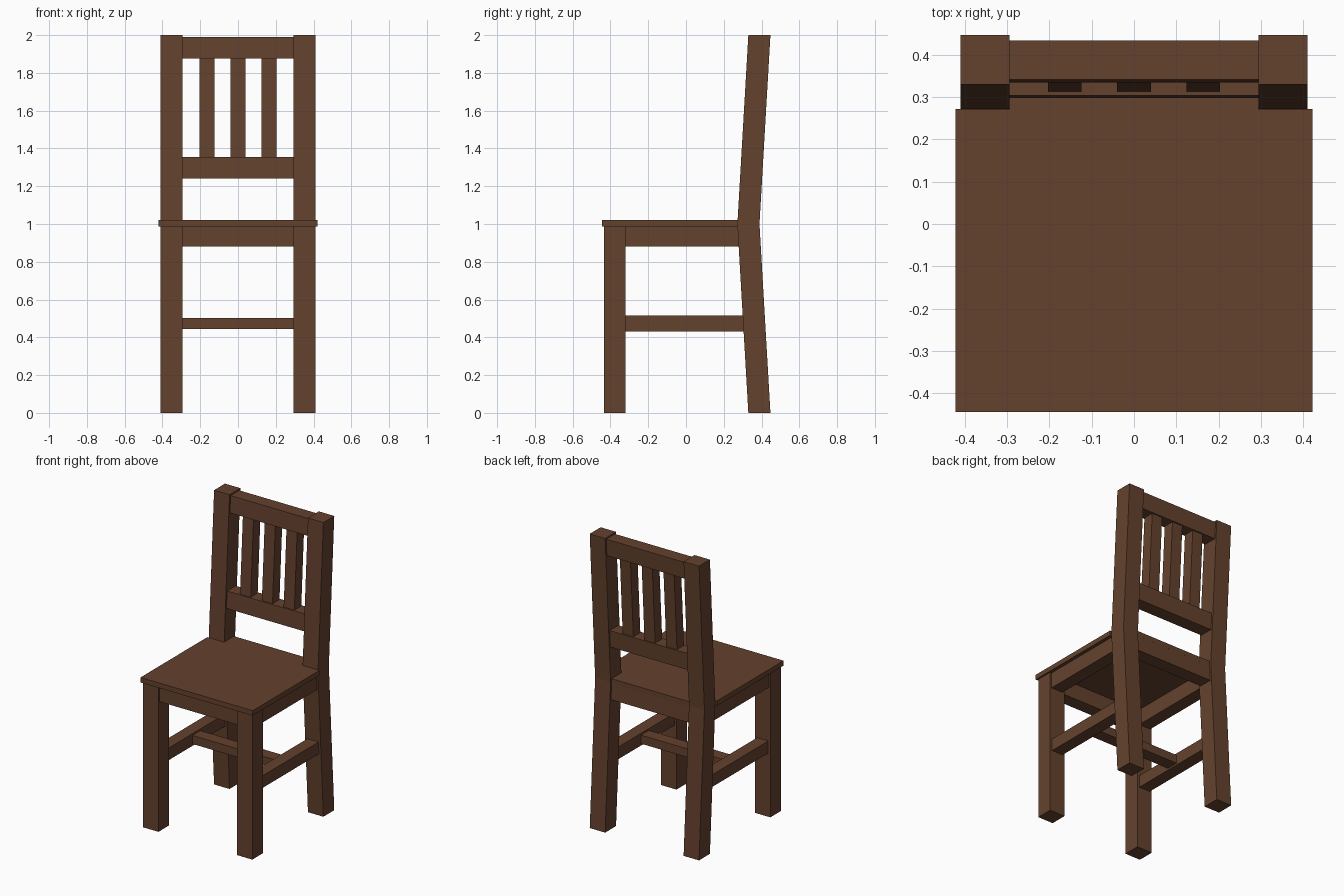
import bpy, bmesh

if "Cube" in bpy.data.objects:
    bpy.data.objects.remove(bpy.data.objects["Cube"])

wood = bpy.data.materials.new("dark brown wood")
wood.diffuse_color = (0.127, 0.054, 0.027, 1)
wood.use_nodes = True
wood.node_tree.nodes["Principled BSDF"].inputs["Base Color"].default_value = wood.diffuse_color


def prism(name, profile, lo, hi, axis="x"):
    """Extrude a flat outline: (y, z) along x, or (x, y) along z."""
    bm = bmesh.new()

    def point(p, d):
        return (d, p[0], p[1]) if axis == "x" else (p[0], p[1], d)

    face = bm.faces.new([bm.verts.new(point(p, lo)) for p in profile])
    ext = bmesh.ops.extrude_face_region(bm, geom=[face])
    for v in ext["geom"]:
        if isinstance(v, bmesh.types.BMVert):
            v.co["xyz".index(axis)] = hi
    bmesh.ops.recalc_face_normals(bm, faces=bm.faces)
    mesh = bpy.data.meshes.new(name)
    bm.to_mesh(mesh)
    bm.free()
    mesh.materials.append(wood)
    obj = bpy.data.objects.new(name, mesh)
    bpy.context.collection.objects.link(obj)
    return obj


def box(name, x, y, z):
    return prism(name, [(y[0], z[0]), (y[1], z[0]), (y[1], z[1]), (y[0], z[1])], *x)


def lean(z):
    """Backward offset of the bent rear posts at height z."""
    return 0.058 * abs(z - 1.0)


def leaning(name, x, z, inset):
    """Bar following the rear posts, set in from their front and back."""
    f, b = 0.272 + inset, 0.389 - inset
    levels = [z[0], 1.0, z[1]] if z[0] < 1.0 < z[1] else list(z)
    front = [(f + lean(h), h) for h in levels]
    back = [(b + lean(h), h) for h in reversed(levels)]
    return prism(name, front + back, *x)


IN, OUT = 0.295, 0.411

# Legs, side aprons and side stretchers, on both sides
for side, s in (("left", -1), ("right", 1)):
    def span(a, b):
        return tuple(sorted((s * a, s * b)))
    box(f"front_leg_{side}", span(IN, OUT), (-0.433, -0.319), (0, 0.986))
    leaning(f"back_post_{side}", span(IN, OUT), (0, 2), 0)
    box(f"side_apron_{side}", span(0.31, 0.399), (-0.325, 0.277), (0.88, 0.986))
    box(f"side_stretcher_{side}", span(0.311, 0.395), (-0.325, 0.315), (0.432, 0.515))

# Seat board, notched around the back posts
seat = [(-0.422, -0.445), (0.422, -0.445), (0.422, 0.272), (IN, 0.272),
        (IN, 0.378), (-IN, 0.378), (-IN, 0.272), (-0.422, 0.272)]
prism("seat", seat, 0.986, 1.02, axis="z")

# Front and back aprons, middle stretcher
box("front_apron", (-IN, IN), (-0.421, -0.331), (0.88, 0.986))
leaning("back_apron", (-IN, IN), (0.88, 0.986), 0.012)
box("middle_stretcher", (-0.315, 0.315), (-0.045, 0.04), (0.445, 0.503))

# Backrest rails and slats
leaning("lower_back_rail", (-IN, IN), (1.24, 1.355), 0.012)
leaning("top_back_rail", (-IN, IN), (1.875, 1.99), 0.012)
for i in (-1, 0, 1):
    c = i * 0.164
    leaning(f"back_slat_{i + 2}", (c - 0.04, c + 0.04), (1.355, 1.875), 0.021)
